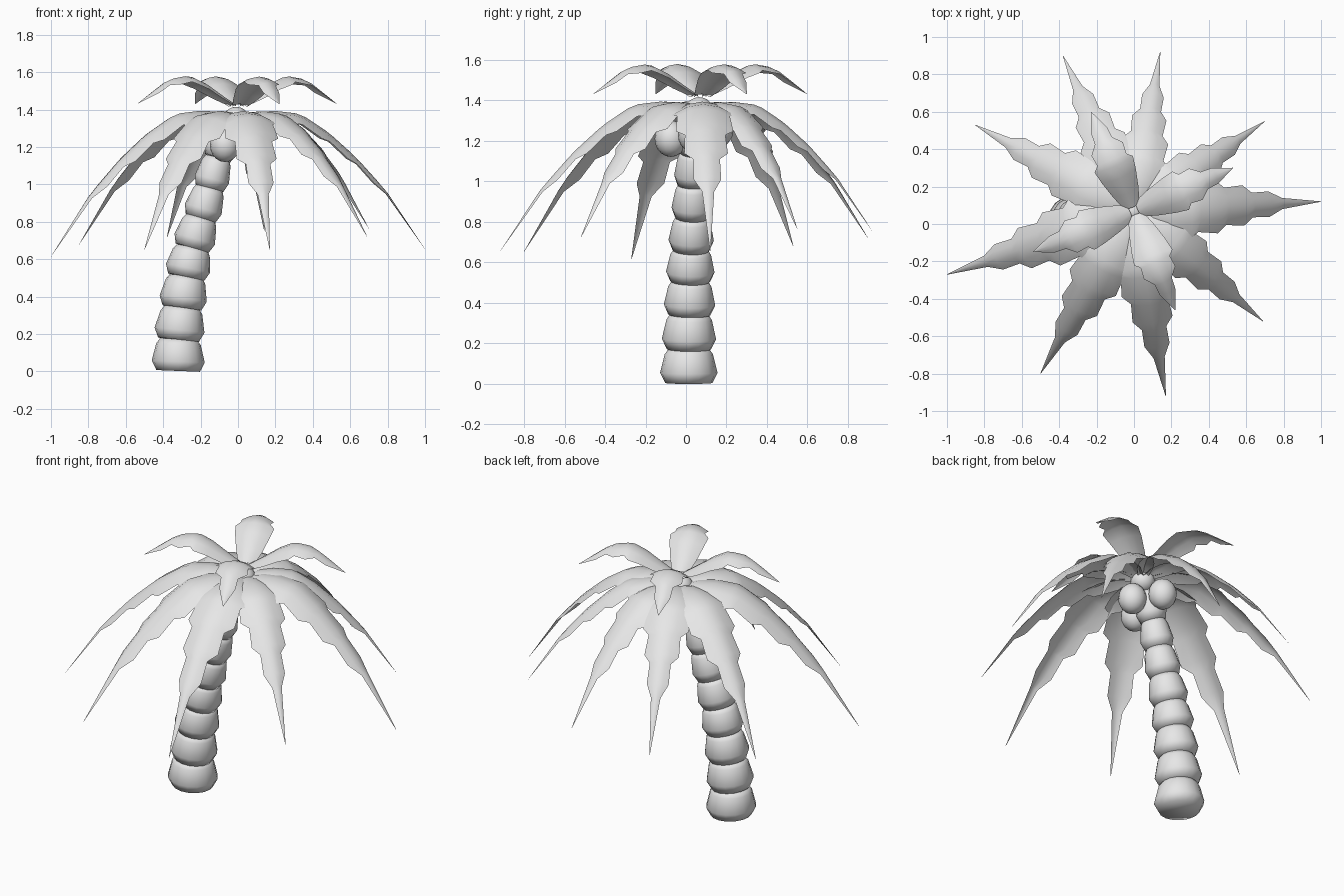
import bpy, bmesh, math
from mathutils import Vector

cube = bpy.data.objects.get("Cube")
if cube:
    bpy.data.objects.remove(cube, do_unlink=True)

grey = bpy.data.materials.new("plain_light_grey")
grey.use_nodes = True
grey.diffuse_color = (0.8, 0.8, 0.8, 1)
grey.node_tree.nodes["Principled BSDF"].inputs["Base Color"].default_value = (0.8, 0.8, 0.8, 1)


def finish(name, bm):
    """Turn a bmesh into a smooth shaded object."""
    bmesh.ops.recalc_face_normals(bm, faces=bm.faces)
    mesh = bpy.data.meshes.new(name)
    bm.to_mesh(mesh)
    bm.free()
    mesh.materials.append(grey)
    obj = bpy.data.objects.new(name, mesh)
    bpy.context.collection.objects.link(obj)
    bpy.ops.object.select_all(action='DESELECT')
    obj.select_set(True)
    bpy.context.view_layer.objects.active = obj
    bpy.ops.object.shade_smooth_by_angle(angle=math.pi)


def bridge(bm, a, b, closed):
    n = len(a)
    for i in range(n if closed else n - 1):
        j = (i + 1) % n
        bm.faces.new((a[i], a[j], b[j], b[i]))


# Trunk: stacked flared segments along a leaning path
PATH = [Vector(p) for p in (
    (-.32, .014, .003), (-.318, .014, .17), (-.3, .016, .34), (-.277, .02, .505),
    (-.245, .024, .66), (-.2, .029, .82), (-.152, .034, .98), (-.11, .039, 1.14),
    (-.05, .05, 1.3))]
RADII = (.142, .134, .127, .12, .112, .102, .094, .087)
SIDES = 16
for k, radius in enumerate(RADII):
    low, high = PATH[k], PATH[k + 1]
    axis = (high - low).normalized()
    if k == 0:
        axis = Vector((.04, 0, 1)).normalized()
    side = Vector((0, 1, 0)).cross(axis).normalized()
    front = axis.cross(side)
    bm = bmesh.new()
    rings = []
    for t, f in ((0, .82), (.3, 1), (.85, .84), (1.02, .7)):
        c = low + (high - low) * t
        rings.append([bm.verts.new(c + radius * f * (
            side * math.cos(math.tau * i / SIDES) + front * math.sin(math.tau * i / SIDES)))
            for i in range(SIDES)])
    for a, b in zip(rings, rings[1:]):
        bridge(bm, a, b, True)
    bm.faces.new(rings[0])
    bm.faces.new(rings[-1])
    finish(f"trunk_segment_{k + 1}", bm)

# Leaf profiles: distance out, height, half width with jagged steps
LOWER = ((.02, -.01, .045), (.1, .013, .1), (.2, .018, .14), (.31, .005, .16), (.36, -.015, .13),
         (.47, -.088, .142), (.51, -.12, .1), (.61, -.21, .108), (.65, -.25, .066),
         (.74, -.35, .068), (.8, -.42, .03), (1, -.72, .001))
UPPER = ((.02, .01, .045), (.1, .06, .075), (.19, .12, .1), (.26, .152, .112), (.3, .158, .085),
         (.37, .146, .092), (.42, .125, .05), (.48, .082, .046), (.58, .01, .001))
ACROSS = (-1, -.5, 0, .5, 1)


def leaf(name, root, tip, profile):
    """Arched leaf from root to the ground position of its tip."""
    out = Vector((tip[0] - root.x, tip[1] - root.y, 0))
    scale = out.length / profile[-1][0]
    out.normalize()
    wide = Vector((-out.y, out.x, 0))
    up = Vector((0, 0, 1))
    mid = [root + scale * (out * r + up * h) for r, h, w in profile]
    bm = bmesh.new()
    rows = []
    for i, (r, h, w) in enumerate(profile):
        along = mid[min(i + 1, len(mid) - 1)] - mid[max(i - 1, 0)]
        normal = along.cross(wide).normalized()
        rows.append([bm.verts.new(mid[i] + scale * w * (wide * u - normal * .35 * u * u))
                     for u in ACROSS])
    for a, b in zip(rows, rows[1:]):
        bridge(bm, a, b, False)
    finish(name, bm)


# Crown of nine drooping leaves
TIPS = ((1, .12), (.7, .55), (.14, .92), (-.38, .9), (-.85, .53),
        (-1, -.27), (-.5, -.8), (.17, -.92), (.69, -.52))
for n, tip in enumerate(TIPS):
    leaf(f"lower_leaf_{n + 1}", Vector((0, .07, 1.375)), tip, LOWER)

# Four small raised leaves on top
for n, tip in enumerate(((.53, .3), (-.23, .6), (-.54, -.15), (.22, -.46))):
    leaf(f"upper_leaf_{n + 1}", Vector((0, .07, 1.42)), tip, UPPER)


def ball(name, centre, size):
    bm = bmesh.new()
    bmesh.ops.create_uvsphere(bm, u_segments=16, v_segments=10, radius=1)
    bmesh.ops.scale(bm, vec=size, verts=bm.verts)
    bmesh.ops.translate(bm, vec=centre, verts=bm.verts)
    finish(name, bm)


# Crown heart and the three nuts under it
ball("crown_heart", (-.01, .065, 1.35), (.07, .07, .065))
for n, spot in enumerate(((-.07, -.075, 1.21), (.045, .04, 1.23), (-.08, .155, 1.255))):
    ball(f"nut_{n + 1}", spot, (.08, .08, .09))
